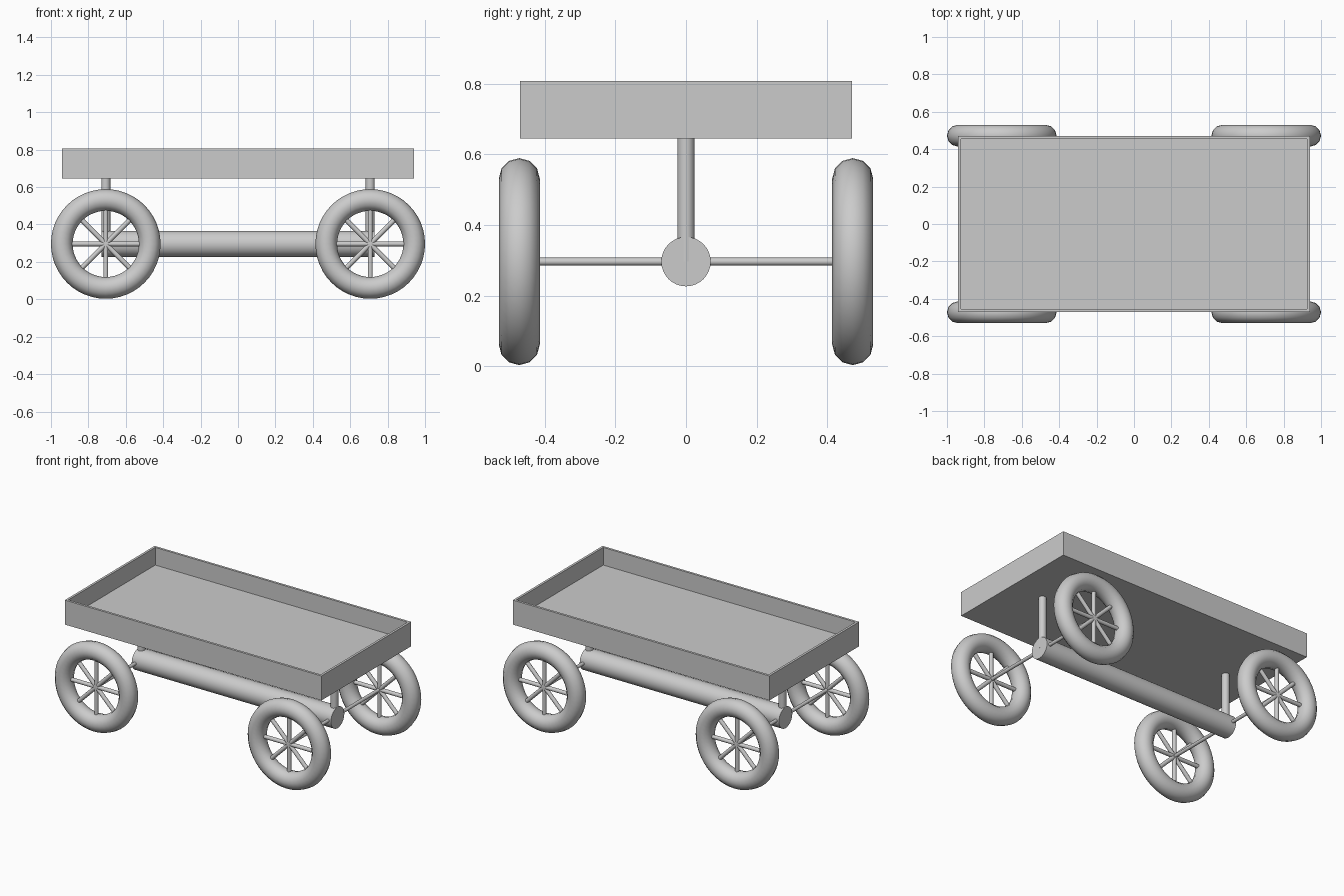
import bpy, bmesh, math
from mathutils import Vector

if "Cube" in bpy.data.objects:
    bpy.data.objects.remove(bpy.data.objects["Cube"])

grey = bpy.data.materials.new("plain grey")
grey.diffuse_color = (0.6, 0.6, 0.6, 1)
grey.use_nodes = True
grey.node_tree.nodes["Principled BSDF"].inputs["Base Color"].default_value = grey.diffuse_color

AXLE_X, AXLE_Z, WHEEL_Y = 0.707, 0.296, 0.472


def finish(obj, name, smooth=True):
    obj.name = name
    obj.data.materials.clear()
    obj.data.materials.append(grey)
    if smooth:
        bpy.ops.object.shade_smooth_by_angle(angle=math.radians(40))
    return obj


def rod(name, start, end, radius, sides=32):
    """Cylinder running from start to end."""
    a, b = Vector(start), Vector(end)
    bpy.ops.mesh.primitive_cylinder_add(
        vertices=sides, radius=radius, depth=(b - a).length, location=(a + b) / 2,
        rotation=(b - a).to_track_quat('Z', 'Y').to_euler())
    return finish(bpy.context.object, name)


# Tray: a box whose top face is inset and pushed down to the floor
bpy.ops.mesh.primitive_cube_add(size=1, location=(0, 0, 0.726))
tray = bpy.context.object
tray.scale = (1.88, 0.94, 0.162)
bpy.ops.object.transform_apply(location=False, rotation=False, scale=True)
bm = bmesh.new()
bm.from_mesh(tray.data)
bm.faces.ensure_lookup_table()
top = max(bm.faces, key=lambda f: f.calc_center_median().z)
bmesh.ops.inset_region(bm, faces=[top], thickness=0.022)
floor = bmesh.ops.extrude_face_region(bm, geom=[top])["geom"]
bmesh.ops.translate(bm, vec=(0, 0, -0.117),
                    verts=[v for v in floor if isinstance(v, bmesh.types.BMVert)])
if top.is_valid:
    bmesh.ops.delete(bm, geom=[top], context='FACES_ONLY')
bmesh.ops.recalc_face_normals(bm, faces=bm.faces)
bm.to_mesh(tray.data)
bm.free()
finish(tray, "tray", smooth=False)

# Central beam
rod("beam", (-0.73, 0, AXLE_Z), (0.73, 0, AXLE_Z), 0.07)

for end, x in (("left", -AXLE_X), ("right", AXLE_X)):
    # Post and axle at each end
    rod(end + "_post", (x, 0, AXLE_Z), (x, 0, 0.65), 0.024)
    rod(end + "_axle", (x, -WHEEL_Y, AXLE_Z), (x, WHEEL_Y, AXLE_Z), 0.011)

    for side, y in (("front", -WHEEL_Y), ("back", WHEEL_Y)):
        # Tyre
        bpy.ops.mesh.primitive_torus_add(
            major_radius=0.235, minor_radius=0.058, major_segments=48, minor_segments=12,
            location=(x, y, AXLE_Z), rotation=(math.pi / 2, 0, 0))
        finish(bpy.context.object, f"{side}_{end}_tyre")
        # Four crossing rods make eight spokes
        for i in range(4):
            a = i * math.pi / 4
            d = Vector((math.cos(a), 0, math.sin(a))) * 0.19
            c = Vector((x, y, AXLE_Z))
            rod(f"{side}_{end}_spoke_{i + 1}", c - d, c + d, 0.013, 16)
